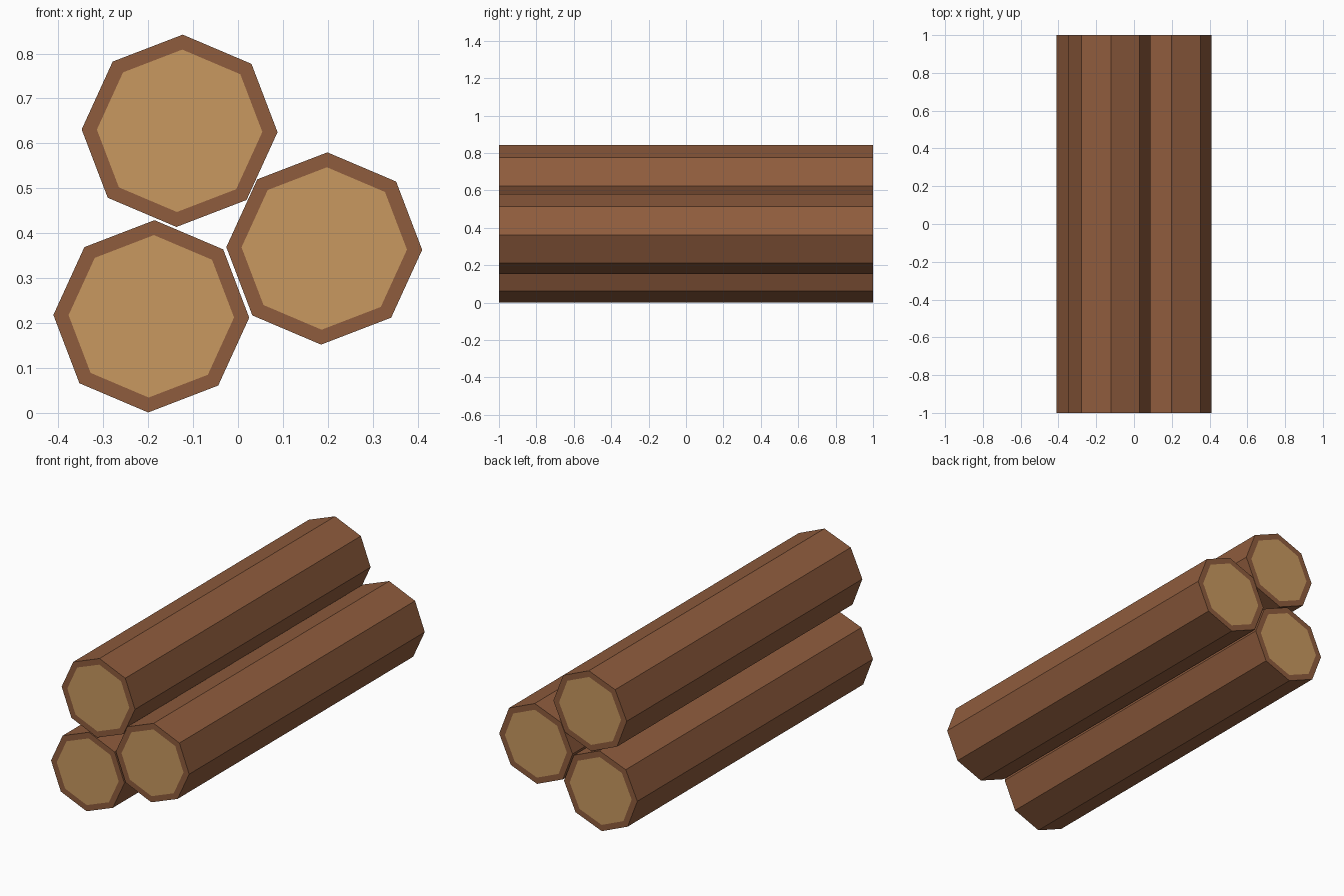
import bpy

if "Cube" in bpy.data.objects:
    bpy.data.objects.remove(bpy.data.objects["Cube"])

def material(name, rgb):
    m = bpy.data.materials.new(name)
    m.diffuse_color = (*rgb, 1.0)
    m.use_nodes = True
    m.node_tree.nodes["Principled BSDF"].inputs["Base Color"].default_value = m.diffuse_color
    return m

bark = material("bark brown", (0.275, 0.107, 0.047))
wood = material("cut wood tan", (0.58, 0.315, 0.115))

# Half of the slightly squashed octagon; the other half is its point mirror
half = [(0.007, 0.214), (0.16, 0.149), (0.218, -0.003), (0.149, -0.154)]
profile = half + [(-x, -z) for x, z in half]
N = len(profile)
INNER = 0.845  # size of the pale wood disc relative to the log

def log(name, cx, cz):
    # Rings run front disc edge, front rim, back rim, back disc edge
    verts = []
    for y, s in ((-1, INNER), (-1, 1), (1, 1), (1, INNER)):
        verts += [(cx + x * s, y, cz + z * s) for x, z in profile]
    faces = []
    for r in range(3):
        for i in range(N):
            j = (i + 1) % N
            a, b = r * N, (r + 1) * N
            faces.append((a + i, b + i, b + j, a + j))
    # Cut wood ends
    faces.append(tuple(range(N)))
    faces.append(tuple(reversed(range(3 * N, 4 * N))))
    mesh = bpy.data.meshes.new(name)
    mesh.from_pydata(verts, [], faces)
    mesh.materials.append(bark)
    mesh.materials.append(wood)
    for p in mesh.polygons:
        p.material_index = 1 if len(p.vertices) == N else 0
    ob = bpy.data.objects.new(name, mesh)
    bpy.context.collection.objects.link(ob)
    # Make sure normals point outward
    import bmesh
    bm = bmesh.new()
    bm.from_mesh(mesh)
    bmesh.ops.recalc_face_normals(bm, faces=bm.faces)
    bm.to_mesh(mesh)
    bm.free()

# Stack of three logs
log("top_log", -0.130, 0.628)
log("left_log", -0.193, 0.215)
log("right_log", 0.192, 0.366)
